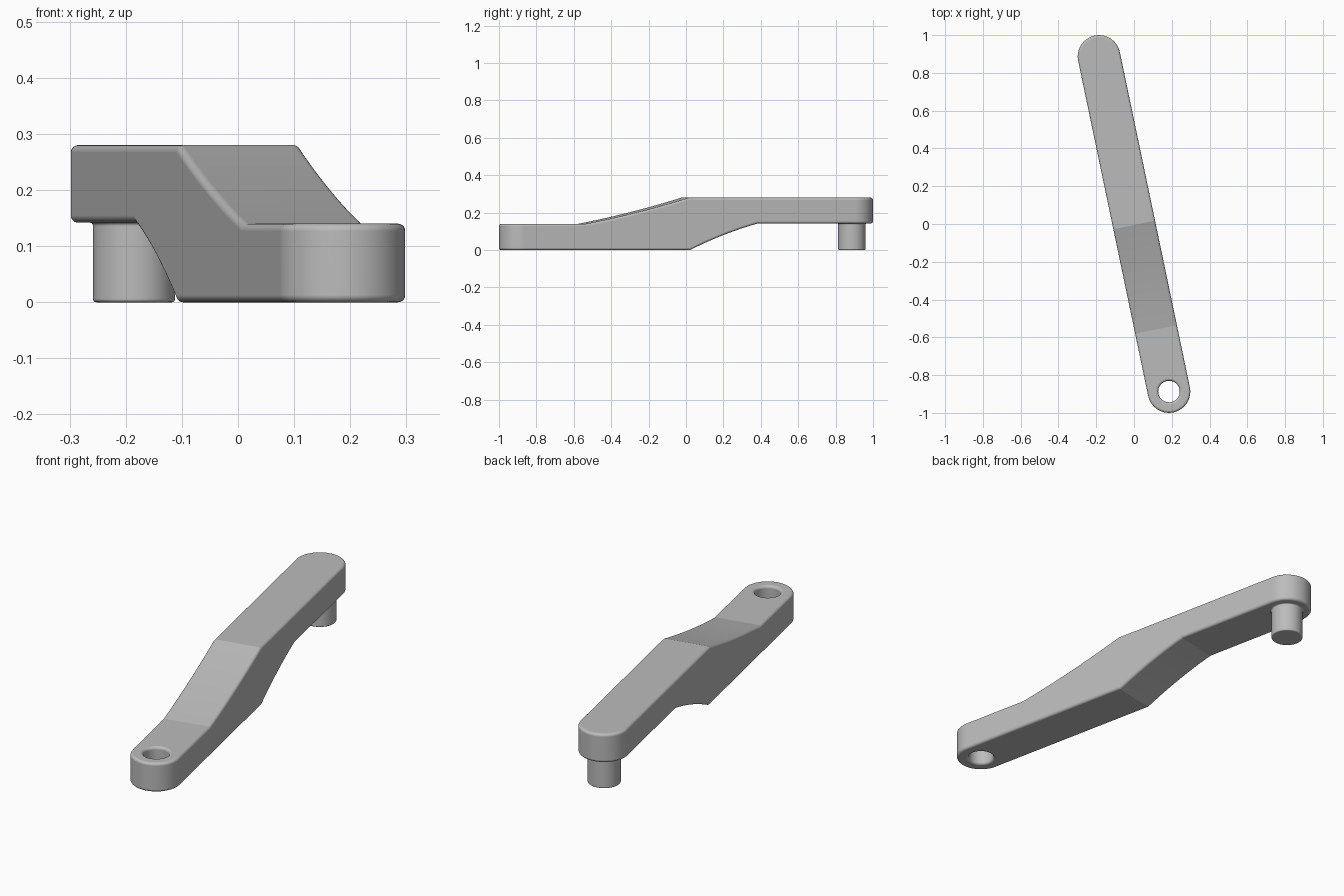
import bpy, bmesh, math
from mathutils import Matrix

cube = bpy.data.objects.get("Cube")
if cube:
    bpy.data.objects.remove(cube, do_unlink=True)

# Main sizes
R, REACH = 0.1127, 0.906            # end radius, half distance between end centres
TILT = math.radians(11.8)           # arm turned about z
HOLE_R, PIN_R = 0.057, 0.073
LOW, HIGH = 0.14, 0.28

grey = bpy.data.materials.new("plain grey")
grey.use_nodes = True
grey.diffuse_color = (0.5, 0.5, 0.5, 1)
grey.node_tree.nodes["Principled BSDF"].inputs["Base Color"].default_value = (0.5, 0.5, 0.5, 1)


def make_object(name, bm):
    bmesh.ops.recalc_face_normals(bm, faces=bm.faces)
    mesh = bpy.data.meshes.new(name)
    bm.to_mesh(mesh)
    bm.free()
    mesh.materials.append(grey)
    obj = bpy.data.objects.new(name, mesh)
    bpy.context.collection.objects.link(obj)
    return obj


def prism(name, points, shift):
    """Extrude a closed outline of 3D points along a vector."""
    bm = bmesh.new()
    face = bm.faces.new([bm.verts.new(p) for p in points])
    out = bmesh.ops.extrude_face_region(bm, geom=[face])
    verts = [g for g in out["geom"] if isinstance(g, bmesh.types.BMVert)]
    bmesh.ops.translate(bm, verts=verts, vec=shift)
    return make_object(name, bm)


def sagging(start, end, sag, steps=10):
    """Gentle parabolic curve between two side profile points."""
    (y0, z0), (y1, z1) = start, end
    return [(y0 + (y1 - y0) * t, z0 + (z1 - z0) * t + 4 * sag * t * (1 - t))
            for t in (i / steps for i in range(steps + 1))]


def arc(cy, radius, a0, a1, steps):
    return [(radius * math.cos(a), cy + radius * math.sin(a), -0.1)
            for a in (a0 + (a1 - a0) * i / steps for i in range(steps + 1))]


def boolean(obj, cutter, operation):
    mod = obj.modifiers.new(operation.title(), 'BOOLEAN')
    mod.object, mod.operation, mod.solver = cutter, operation, 'EXACT'
    cutter.hide_render = True


def bake(obj):
    graph = bpy.context.evaluated_depsgraph_get()
    mesh = bpy.data.meshes.new_from_object(obj.evaluated_get(graph))
    obj.modifiers.clear()
    obj.data = mesh


def smooth(obj, degrees):
    bpy.ops.object.select_all(action='DESELECT')
    obj.select_set(True)
    bpy.context.view_layer.objects.active = obj
    bpy.ops.object.shade_smooth_by_angle(angle=math.radians(degrees))
    mod = obj.modifiers.new("Weighted Normal", 'WEIGHTED_NORMAL')
    mod.keep_sharp = True


# Arm: stepped side profile trimmed to a round-ended plan, with a hole
bottom = [(-1.2, 0)] + sagging((0, 0), (0.37, LOW + 0.002), 0.01)
top = [(1.2, LOW + 0.002), (1.2, HIGH)] + sagging((-0.005, HIGH), (-0.57, LOW), -0.008)
profile = bottom + top + [(-1.2, LOW)]
arm = prism("arm", [(-0.3, y, z) for y, z in profile], (0.6, 0, 0))

plan = arc(REACH, R, 0, math.pi, 36) + arc(-REACH, R, math.pi, 2 * math.pi, 36)
plan_cutter = prism("plan_cutter", plan, (0, 0, 0.6))
hole_cutter = prism("hole_cutter", arc(-REACH, HOLE_R, 0, 2 * math.pi, 48)[:-1], (0, 0, 0.6))
boolean(arm, plan_cutter, 'INTERSECT')
boolean(arm, hole_cutter, 'DIFFERENCE')

# Rounded rims, leaving the creases of the slopes crisp
bevel = arm.modifiers.new("Rounded Rims", 'BEVEL')
bevel.width, bevel.segments = 0.013, 12
bevel.limit_method, bevel.angle_limit = 'ANGLE', math.radians(40)
bevel.use_clamp_overlap = False
bake(arm)
for cutter in (plan_cutter, hole_cutter):
    bpy.data.objects.remove(cutter, do_unlink=True)

# Pin: lathed peg with a rounded foot and a small flare at the arm
f = 0.006
quarter = [math.pi / 2 * i / 5 for i in range(6)]
outline = [(0, 0)]
outline += [(PIN_R - f + f * math.sin(a), f - f * math.cos(a)) for a in quarter]
outline += [(PIN_R + f - f * math.cos(a), LOW + 0.002 - f + f * math.sin(a)) for a in quarter]
outline += [(PIN_R, LOW + 0.02), (0, LOW + 0.02)]
bm = bmesh.new()
verts = [bm.verts.new((r, 0, z)) for r, z in outline]
edges = [bm.edges.new(pair) for pair in zip(verts, verts[1:])]
bmesh.ops.spin(bm, geom=verts + edges, cent=(0, 0, 0), axis=(0, 0, 1),
               angle=2 * math.pi, steps=64)
bmesh.ops.remove_doubles(bm, verts=bm.verts, dist=1e-5)
bmesh.ops.translate(bm, verts=bm.verts, vec=(0, REACH, 0))
pin = make_object("pin", bm)

# Turn both parts into their final direction
for obj, angle in ((arm, 9), (pin, 30)):
    obj.data.transform(Matrix.Rotation(TILT, 4, 'Z'))
    smooth(obj, angle)
